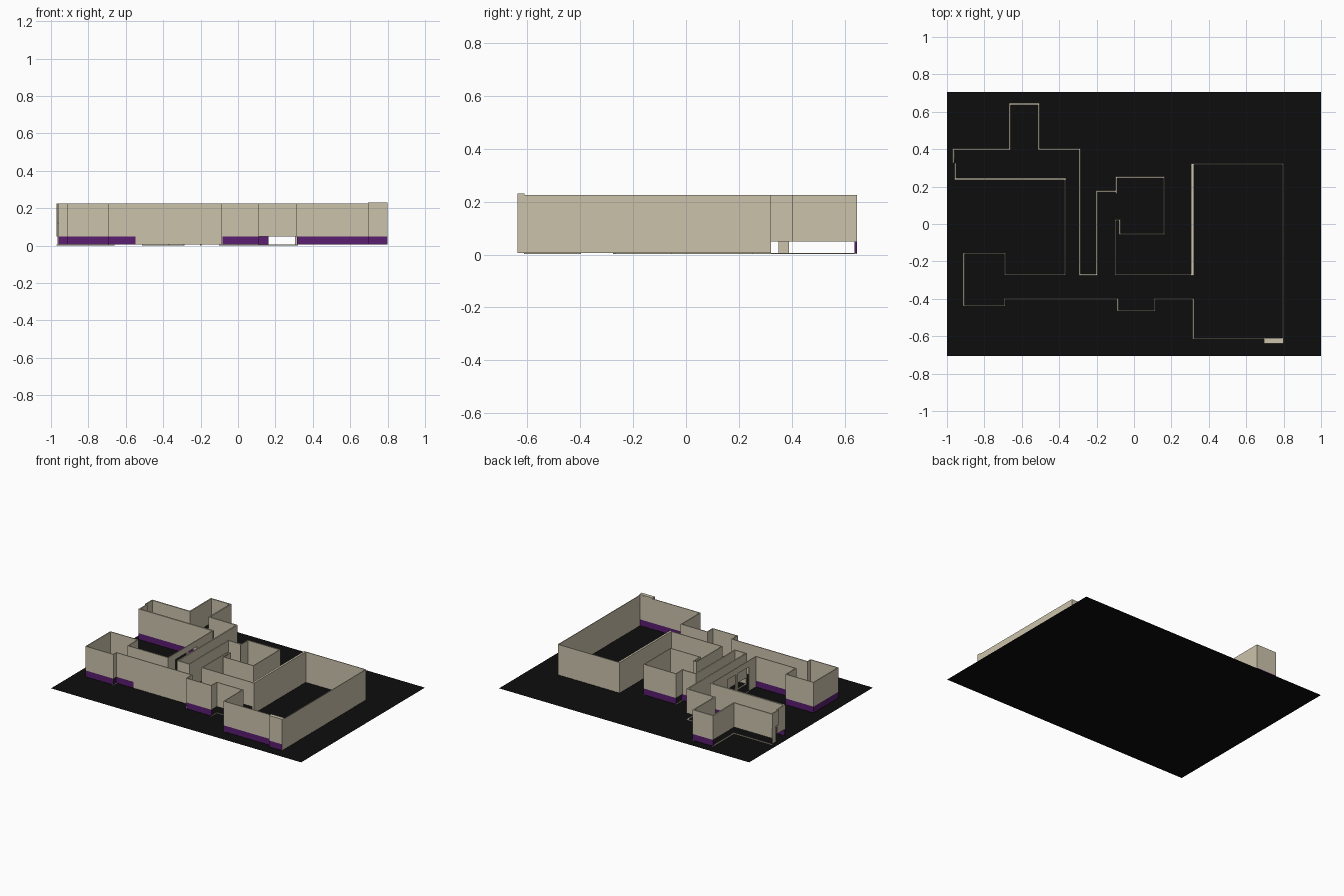
import bpy, bmesh

if "Cube" in bpy.data.objects:
    bpy.data.objects.remove(bpy.data.objects["Cube"])

def material(name, rgb):
    m = bpy.data.materials.new(name)
    m.diffuse_color = (*rgb, 1)
    m.use_nodes = True
    m.node_tree.nodes["Principled BSDF"].inputs["Base Color"].default_value = m.diffuse_color
    return m

BEIGE = material("beige plaster", (0.60, 0.545, 0.41))
PURPLE = material("purple skirting", (0.10, 0.013, 0.16))
BLACK = material("black floor", (0.004, 0.004, 0.004))

FLOOR, SKIRT, TOP = 0.005, 0.05, 0.225

def box(bm, x0, x1, y0, y1, z0, z1, mat=0):
    """Axis-aligned box added to a bmesh."""
    vs = bmesh.ops.create_cube(bm, size=1)["verts"]
    for v in vs:
        v.co = ((x0 + x1) / 2 + v.co.x * (x1 - x0),
                (y0 + y1) / 2 + v.co.y * (y1 - y0),
                (z0 + z1) / 2 + v.co.z * (z1 - z0))
    for f in {f for v in vs for f in v.link_faces}:
        f.material_index = mat

def finish(bm, name, mats):
    me = bpy.data.meshes.new(name)
    bm.to_mesh(me)
    bm.free()
    for m in mats:
        me.materials.append(m)
    bpy.context.collection.objects.link(bpy.data.objects.new(name, me))

def walls(name, points, modes, t=0.006):
    """Wall run along points. Modes per segment:
    f = plain to the floor, p = purple skirting, o = open below with a floor strip."""
    bm = bmesh.new()
    h = t / 2
    for (ax, ay), (bx, by), mode in zip(points, points[1:], modes):
        r = (min(ax, bx) - h, max(ax, bx) + h, min(ay, by) - h, max(ay, by) + h)
        box(bm, *r, FLOOR if mode == "f" else SKIRT, TOP)
        if mode == "p":
            box(bm, *r, FLOOR, SKIRT, 1)
        elif mode == "o":
            box(bm, *r, 0.001, FLOOR)
    finish(bm, name, [BEIGE, PURPLE])

# Floor sheet
bm = bmesh.new()
bm.faces.new([bm.verts.new(c) for c in
              ((-1, -0.707, 0), (1, -0.707, 0), (1, 0.707, 0), (-1, 0.707, 0))])
finish(bm, "floor", [BLACK])

# Back-left wing with its alcove, and the long passage
walls("back_wing_wall",
      [(-0.965, 0.40), (-0.664, 0.40), (-0.664, 0.642), (-0.51, 0.642),
       (-0.51, 0.40), (-0.29, 0.40), (-0.29, -0.272), (-0.20, -0.272),
       (-0.20, 0.175), (-0.095, 0.175)], "oopooofop", 0.009)
walls("wing_inner_wall", [(-0.955, 0.24), (-0.37, 0.24)], "p", 0.011)

# Front-left room
walls("left_room_wall",
      [(-0.37, -0.27), (-0.69, -0.27), (-0.69, -0.157), (-0.91, -0.157),
       (-0.91, -0.435), (-0.692, -0.435), (-0.692, -0.40), (-0.55, -0.40)],
      "pfpppop")

# Front hall wall with bay
walls("hall_front_wall",
      [(-0.55, -0.40), (-0.087, -0.40), (-0.087, -0.462), (0.11, -0.462),
       (0.11, -0.40), (0.317, -0.40), (0.317, -0.61)], "ffpooo")

# Large right room
walls("right_room_wall",
      [(0.317, -0.613), (0.797, -0.613), (0.797, 0.32), (0.31, 0.32)], "pff", 0.005)
walls("right_room_thick_wall", [(0.312, 0.315), (0.312, -0.268)], "f", 0.015)

# Middle inner room
walls("inner_room_wall",
      [(-0.095, 0.165), (-0.095, 0.25), (0.16, 0.25), (0.16, -0.053),
       (-0.076, -0.053), (-0.076, 0.022), (-0.099, 0.022), (-0.099, -0.27),
       (0.312, -0.27)], "opopoofo")

# Passage wall with two tall openings
bm = bmesh.new()
for a, b, z in ((-0.27, -0.187, FLOOR), (-0.187, -0.06, 0.18), (-0.06, -0.037, FLOOR),
                (-0.037, 0.055, 0.18), (0.055, 0.24, FLOOR)):
    box(bm, -0.372, -0.367, a, b, z, TOP)
    if z > FLOOR:
        box(bm, -0.372, -0.367, a, b, 0.001, FLOOR)
finish(bm, "passage_wall", [BEIGE])

# Entrance at the far left end
bm = bmesh.new()
box(bm, -0.959, -0.952, 0.24, 0.325, SKIRT, TOP)
box(bm, -0.970, -0.962, 0.325, 0.40, 0.12, TOP)
box(bm, -0.966, -0.960, 0.35, 0.39, FLOOR, 0.12)
finish(bm, "entrance_wall", [BEIGE])

# Corner pier at the front right
bm = bmesh.new()
box(bm, 0.695, 0.80, -0.638, -0.611, SKIRT, 0.231)
box(bm, 0.695, 0.80, -0.638, -0.611, FLOOR, SKIRT, 1)
for f in bm.faces:
    if f.normal.x > 0.9:
        f.material_index = 0
finish(bm, "corner_pier", [BEIGE, PURPLE])
